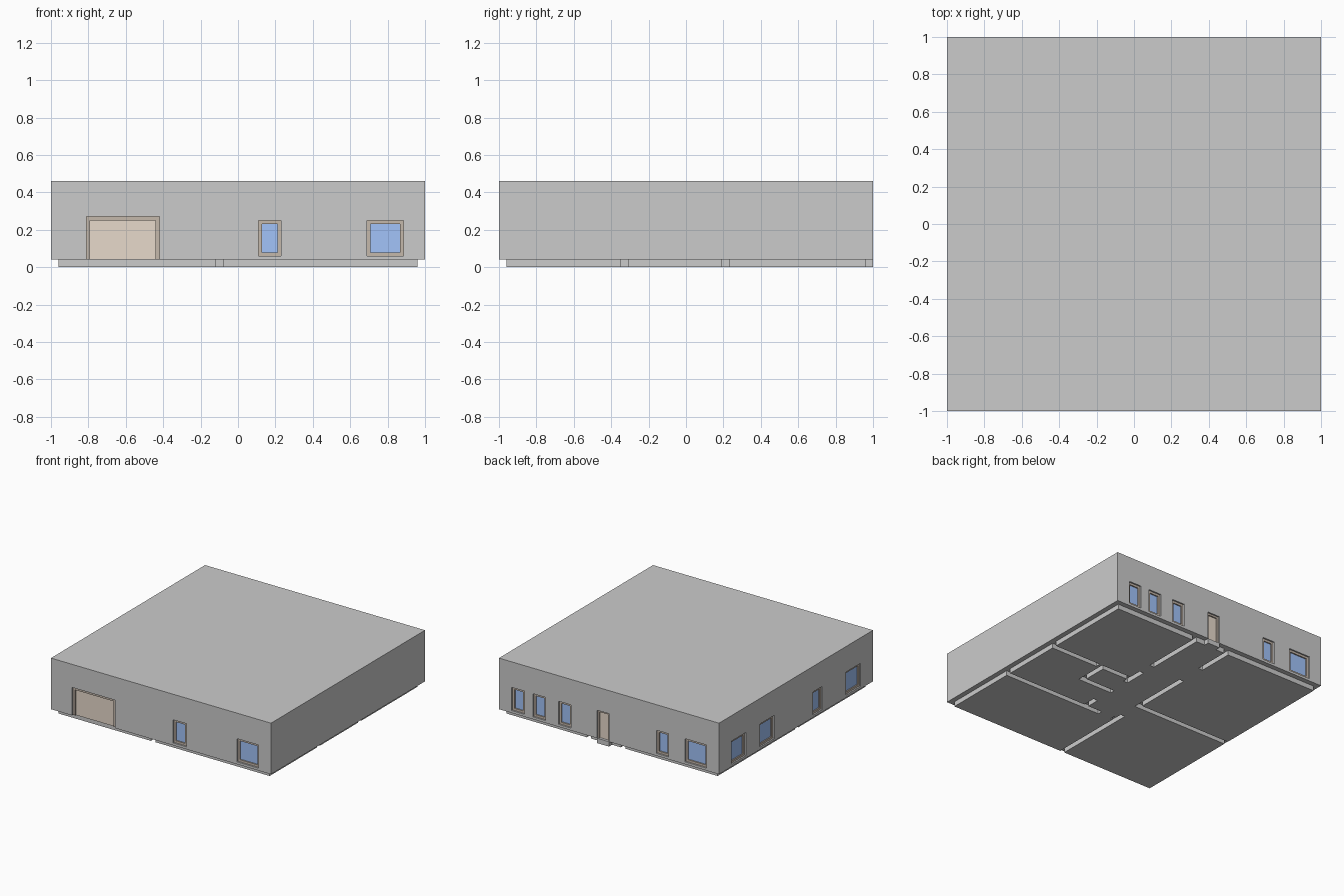
import bpy
from math import pi  # noqa

if "Cube" in bpy.data.objects:
    bpy.data.objects.remove(bpy.data.objects["Cube"])


def material(name, rgb):
    m = bpy.data.materials.new(name)
    m.diffuse_color = (*rgb, 1)
    m.use_nodes = True
    m.node_tree.nodes["Principled BSDF"].inputs["Base Color"].default_value = m.diffuse_color
    return m


GLASS = material("window_blue", (0.36, 0.55, 0.95))
WOOD = material("door_tan", (0.80, 0.70, 0.60))
FRAME = material("frame_brown", (0.56, 0.48, 0.41))


def box(name, x, y, z, mat=None):
    """Axis-aligned box from three (low, high) ranges."""
    bpy.ops.mesh.primitive_cube_add(size=1, location=[(r[0] + r[1]) / 2 for r in (x, y, z)])
    ob = bpy.context.object
    ob.name = name
    ob.scale = [abs(r[1] - r[0]) for r in (x, y, z)]
    bpy.ops.object.transform_apply(location=True, rotation=False, scale=True)
    if mat:
        ob.data.materials.append(mat)
    return ob


def cut(target, x, y, z):
    """Subtract a box from the target."""
    cutter = box("cutter", x, y, z)
    cutter.hide_render = True
    mod = target.modifiers.new("cut", 'BOOLEAN')
    mod.operation = 'DIFFERENCE'
    mod.solver = 'EXACT'
    mod.object = cutter
    bpy.context.view_layer.objects.active = target
    bpy.ops.object.modifier_apply(modifier=mod.name)
    bpy.data.objects.remove(cutter)


def ranges(side, along, depth):
    """x and y ranges for a span along a wall and a depth range into it."""
    d = (1 - depth[1], 1 - depth[0])
    if side == "back":
        return along, d
    d = (-d[1], -d[0])
    return (along, d) if side == "front" else (d, along)


def opening(name, side, a0, a1, z0, z1, t, panel_mat, sill=True):
    """Recess in the wall holding a frame and a panel set deeper."""
    cut(building, *ranges(side, (a0, a1), (-0.02, 0.04)), (z0 if sill else z0 - 0.02, z1))
    depth = (0.012, 0.04)
    low = z0 + t if sill else z0
    bars = [((a0, a0 + t), (z0, z1)), ((a1 - t, a1), (z0, z1)), ((a0 + t, a1 - t), (z1 - t, z1))]
    if sill:
        bars.append(((a0 + t, a1 - t), (z0, z0 + t)))
    for along, z in bars:
        box(name + "_frame", *ranges(side, along, depth), z, FRAME)
    box(name + "_panel", *ranges(side, (a0 + t, a1 - t), (0.022, 0.04)), (low, z1 - t), panel_mat)


# Walls and flat roof
building = box("building_walls", (-1, 1), (-1, 1), (0.04, 0.46))

# Doors
opening("garage_door", "front", -0.81, -0.42, 0.04, 0.27, 0.02, WOOD, sill=False)
opening("back_door", "back", 0.0, 0.11, 0.04, 0.27, 0.015, WOOD, sill=False)

# Windows
windows = {
    "front": [(0.11, 0.23), (0.69, 0.885)],
    "back": [(0.77, 0.885), (0.575, 0.69), (0.345, 0.46), (-0.54, -0.43), (-0.885, -0.69)],
    "left": [(0.65, 0.84), (0.28, 0.47), (-0.34, -0.22), (-0.84, -0.65)],
}
for side, spans in windows.items():
    for a0, a1 in spans:
        opening(side + "_window", side, a0, a1, 0.06, 0.25, 0.018, GLASS)

# Floor slab below the walls, split into rooms by grooves with doorway gaps
floor = box("floor_slab", (-0.96, 0.96), (-0.96, 0.96), (0, 0.04))
w = 0.02
along_y = [(-0.10, -1, -0.25), (-0.10, -0.085, 0.44), (-0.10, 0.66, 1),
           (0.21, 0.46, 1), (0.21, 0.15, 0.34), (0.21, -0.33, -0.2),
           (0.485, -0.045, 0.229)]
along_x = [(0.21, 0.53, 1), (0.21, 0.191, 0.504), (-0.025, 0.191, 0.504),
           (-0.328, 0.06, 1), (-0.328, -0.119, -0.06), (-0.066, -1, -0.081)]
for x, y0, y1 in along_y:
    cut(floor, (x - w, x + w), (y0, y1), (-0.02, 0.06))
for y, x0, x1 in along_x:
    cut(floor, (x0, x1), (y - w, y + w), (-0.02, 0.06))

# Door step
box("back_step", (0.0, 0.11), (0.96, 1.0), (0, 0.04))
